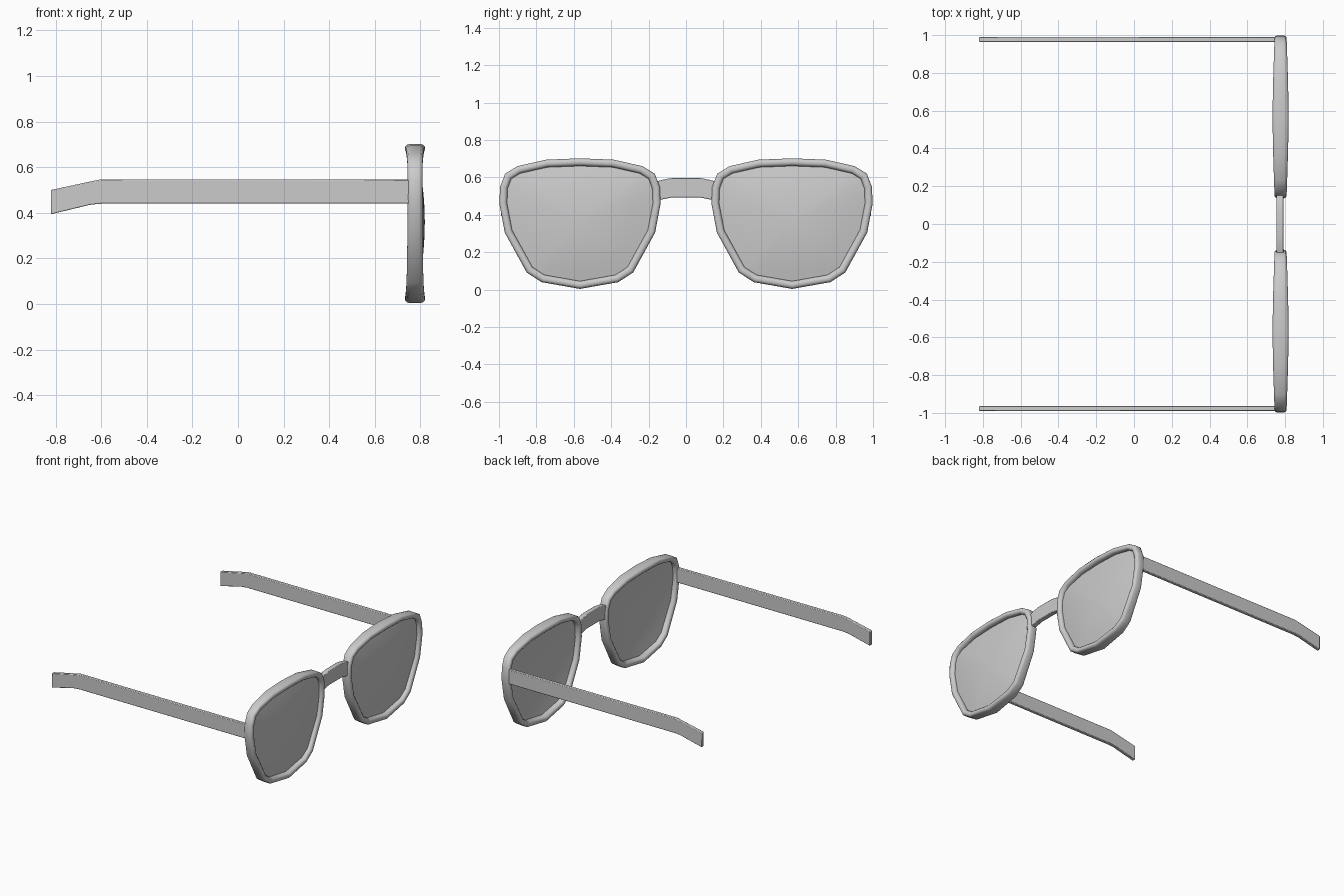
import bpy, bmesh, math
from mathutils import Vector

if "Cube" in bpy.data.objects:
    bpy.data.objects.remove(bpy.data.objects["Cube"])

LENS_Y = 0.567   # centre of one lens
FRONT_X = 0.776  # middle of the frame front

# Half outline of a rim (sideways offset, height), top to bottom
HALF = [(0, 0.702), (0.18, 0.695), (0.335, 0.66), (0.40, 0.62), (0.427, 0.55),
        (0.431, 0.46), (0.402, 0.305), (0.285, 0.092), (0.205, 0.04), (0, 0.004)]
OUTLINE = [Vector(p) for p in HALF + [(-a, b) for a, b in HALF[-2:0:-1]]]


def inset(points, d):
    """Move a clockwise closed outline inwards by d."""
    out = []
    n = len(points)
    for i, p in enumerate(points):
        a = (p - points[i - 1]).normalized()
        b = (points[(i + 1) % n] - p).normalized()
        na, nb = Vector((a.y, -a.x)), Vector((b.y, -b.x))
        m = (na + nb).normalized()
        out.append(p + m * d / m.dot(na))
    return out


def finish(name, bm, mirror=False, angle=40):
    bmesh.ops.recalc_face_normals(bm, faces=bm.faces)
    mesh = bpy.data.meshes.new(name)
    bm.to_mesh(mesh)
    bm.free()
    ob = bpy.data.objects.new(name, mesh)
    bpy.context.collection.objects.link(ob)
    bpy.ops.object.select_all(action='DESELECT')
    ob.select_set(True)
    bpy.context.view_layer.objects.active = ob
    bpy.ops.object.shade_smooth_by_angle(angle=math.radians(angle))
    if mirror:
        m = ob.modifiers.new("mirror", 'MIRROR')
        m.use_axis = (False, True, False)
        m.use_clip = False
    return ob


def bridge_rings(bm, a, b):
    n = len(a)
    for i in range(n):
        j = (i + 1) % n
        bm.faces.new((a[i], a[j], b[j], b[i]))


# Rims: rounded section swept around the outline, deeper at top and bottom
SECTION = [(0.012, -1), (0.004, -0.85), (0, -0.55), (0, 0.55), (0.004, 0.85), (0.012, 1),
           (0.028, 1), (0.037, 0.8), (0.041, 0.45), (0.041, -0.45), (0.037, -0.8), (0.028, -1)]
bm = bmesh.new()
rings = []
for d, k in SECTION:
    ring = []
    for src, p in zip(OUTLINE, inset(OUTLINE, d)):
        depth = 0.043 - 0.011 * max(0, abs(src.x) - 0.08) / 0.35
        ring.append(bm.verts.new((FRONT_X + k * depth, LENS_Y + p.x, p.y)))
    rings.append(ring)
for i in range(len(rings)):
    bridge_rings(bm, rings[i - 1], rings[i])
finish("rim", bm, True, 50)

# Lenses: thin shells, gently domed towards the front
bm = bmesh.new()
edge = inset(OUTLINE, 0.036)
mid = Vector((0, 0.36))
for base in (0.783, 0.775):
    prev = None
    for s in (1, 0.8, 0.6, 0.4, 0.2):
        x = base + 0.036 * (1 - s * s)
        ring = []
        for p in edge:
            q = mid + (p - mid) * s
            ring.append(bm.verts.new((x, LENS_Y + q.x, q.y)))
        if prev:
            bridge_rings(bm, prev, ring)
        else:
            outer = ring if base > 0.78 else outer
            if base < 0.78:
                bridge_rings(bm, outer, ring)
        prev = ring
    tip = bm.verts.new((base + 0.036, LENS_Y, mid.y))
    for i in range(len(prev)):
        bm.faces.new((prev[i - 1], prev[i], tip))
finish("lens", bm, True)


def strip(name, stations, mirror=False):
    """Box strip through rectangular stations (four corners each)."""
    bm = bmesh.new()
    rs = [[bm.verts.new(c) for c in st] for st in stations]
    for a, b in zip(rs, rs[1:]):
        bridge_rings(bm, a, b)
    bm.faces.new(rs[0])
    bm.faces.new(rs[-1])
    ob = finish(name, bm, mirror, 30)
    bev = ob.modifiers.new("bevel", 'BEVEL')
    bev.width, bev.segments = 0.004, 2
    bev.limit_method = 'ANGLE'
    return ob


# Temples: straight arms with a drooping tip
arm = [(0.765, 0.44, 0.545), (-0.60, 0.44, 0.547), (-0.645, 0.436, 0.538), (-0.82, 0.394, 0.50)]
strip("temple", [[(x, 0.963, lo), (x, 0.989, lo), (x, 0.989, hi), (x, 0.963, hi)]
                 for x, lo, hi in arm], True)

# Nose bridge: shallow arch between the rims
arch = [(-0.16, 0.475, 0.577), (-0.125, 0.483, 0.588), (-0.07, 0.494, 0.598),
        (0.07, 0.494, 0.598), (0.125, 0.483, 0.588), (0.16, 0.475, 0.577)]
strip("nose_bridge", [[(0.755, y, lo), (0.792, y, lo), (0.792, y, hi), (0.755, y, hi)]
                      for y, lo, hi in arch])
